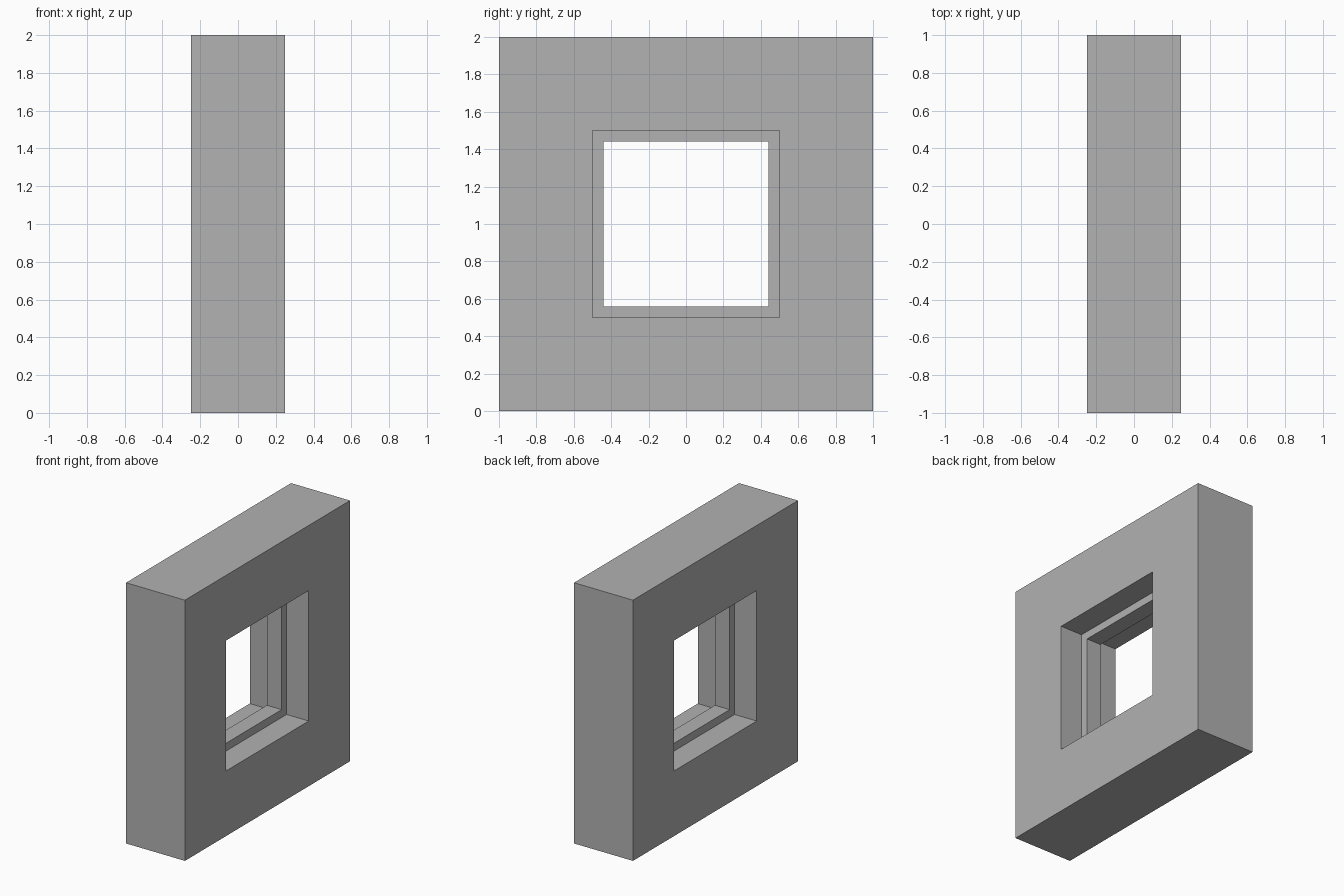
import bpy
import bmesh

default_cube = bpy.data.objects.get("Cube")
if default_cube:
    bpy.data.objects.remove(default_cube, do_unlink=True)

# Single plain grey
grey = bpy.data.materials.new("plain_grey")
grey.use_nodes = True
colour = (0.445, 0.445, 0.445, 1)
grey.diffuse_color = colour
grey.node_tree.nodes["Principled BSDF"].inputs["Base Color"].default_value = colour

CENTRE_Z = 1.0


def square_ring(name, outer, inner, depth):
    """Square ring facing along x, given half sizes and total depth."""
    bm = bmesh.new()
    corners = [(-1, -1), (1, -1), (1, 1), (-1, 1)]

    def loop(half, x):
        return [bm.verts.new((x, y * half, CENTRE_Z + z * half)) for y, z in corners]

    # Sweep the rectangular section: outer back, outer front, inner front, inner back
    d = depth / 2
    loops = [loop(outer, -d), loop(outer, d), loop(inner, d), loop(inner, -d)]
    for a, b in zip(loops, loops[1:] + loops[:1]):
        for i in range(4):
            j = (i + 1) % 4
            bm.faces.new((a[i], a[j], b[j], b[i]))
    bmesh.ops.recalc_face_normals(bm, faces=bm.faces)

    mesh = bpy.data.meshes.new(name)
    bm.to_mesh(mesh)
    bm.free()
    mesh.materials.append(grey)
    obj = bpy.data.objects.new(name, mesh)
    bpy.context.scene.collection.objects.link(obj)
    return obj


# Thick wall with a square opening
square_ring("wall", outer=1.0, inner=0.5, depth=0.5)

# Thin window frame set midway through the opening
square_ring("window_frame", outer=0.5, inner=0.44, depth=0.125)
